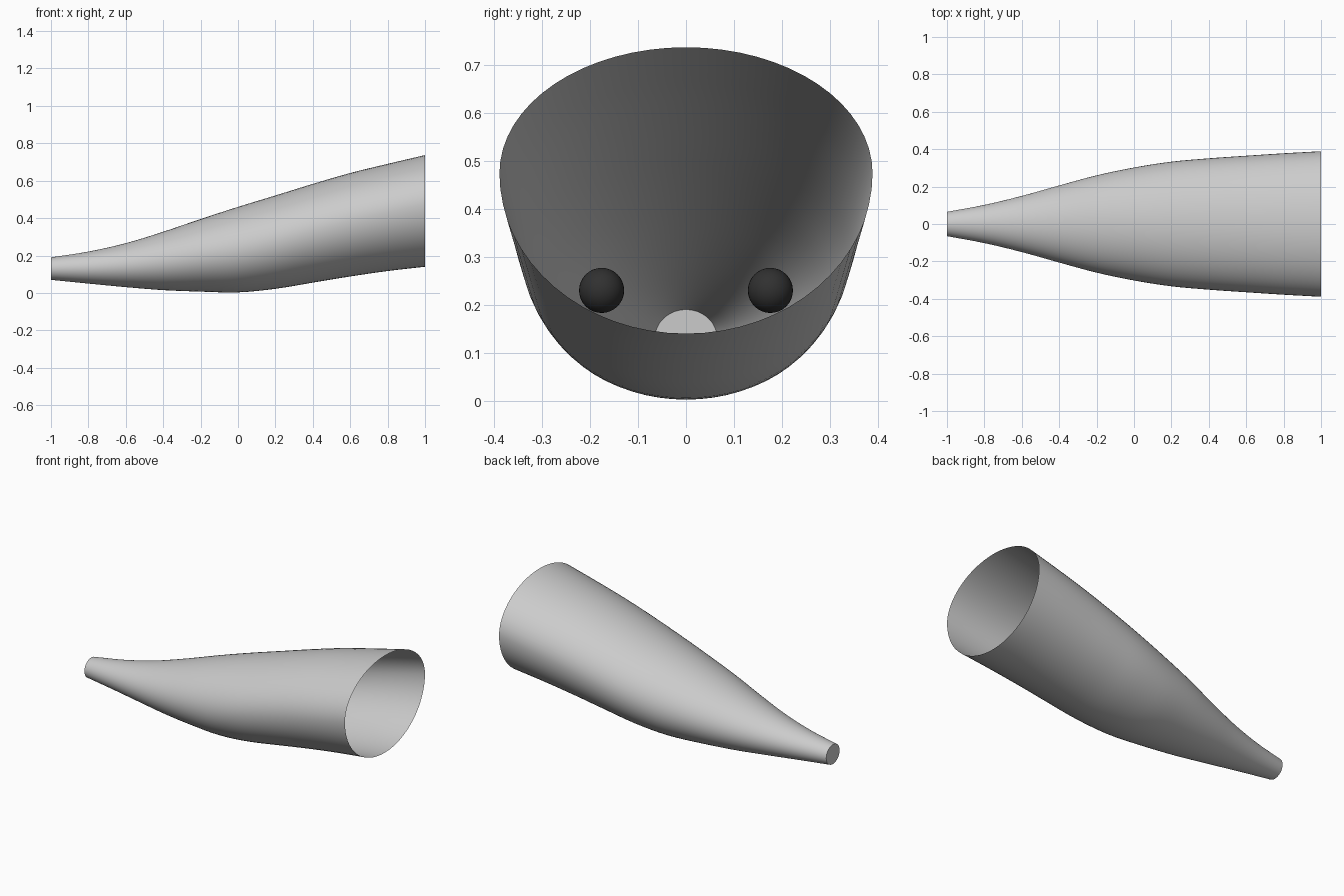
import bpy, bmesh, math

if "Cube" in bpy.data.objects:
    bpy.data.objects.remove(bpy.data.objects["Cube"])


def material(name, value):
    m = bpy.data.materials.new(name)
    m.diffuse_color = (value, value, value, 1)
    m.use_nodes = True
    m.node_tree.nodes["Principled BSDF"].inputs["Base Color"].default_value = m.diffuse_color
    return m


grey = material("light_grey", 0.6)
black = material("near_black", 0.03)

# Cross-sections along the horn: x, bottom, top, half width
SECTIONS = [
    (-1.0, .070, .190, .065), (-.8, .050, .221, .102), (-.6, .031, .266, .150),
    (-.4, .015, .327, .206), (-.2, .007, .395, .260), (0.0, .003, .460, .302),
    (.2, .022, .521, .333), (.4, .055, .583, .351), (.6, .088, .641, .365),
    (.8, .117, .690, .378), (1.0, .140, .737, .389),
]
SIDES, STEPS = 64, 4


def smooth_sections():
    """Catmull-Rom interpolation between the key sections."""
    n = len(SECTIONS)
    for i in range(n - 1):
        p1, p2 = SECTIONS[i], SECTIONS[i + 1]
        p0 = SECTIONS[i - 1] if i else [2 * a - b for a, b in zip(p1, p2)]
        p3 = SECTIONS[i + 2] if i + 2 < n else [2 * b - a for a, b in zip(p1, p2)]
        for s in range(STEPS):
            t = s / STEPS
            yield [b + .5 * t * (c - a + t * (2*a - 5*b + 4*c - d + t * (3*(b - c) + d - a)))
                   for a, b, c, d in zip(p0, p1, p2, p3)]
    yield SECTIONS[-1]


# Tapered shell: open at the wide end, capped at the tip
bm = bmesh.new()
rings = []
for x, low, high, half in smooth_sections():
    wide = low + (high - low) * (.5 + .06 * max(0, x))   # height of the widest point
    ring = []
    for k in range(SIDES):
        a = math.tau * k / SIDES
        reach = high - wide if math.sin(a) > 0 else wide - low
        ring.append(bm.verts.new((x, half * math.cos(a), wide + reach * math.sin(a))))
    rings.append(ring)
for r, q in zip(rings, rings[1:]):
    for k in range(SIDES):
        j = (k + 1) % SIDES
        bm.faces.new((r[k], r[j], q[j], q[k]))
bm.faces.new(rings[0][::-1])
bmesh.ops.recalc_face_normals(bm, faces=bm.faces)
mesh = bpy.data.meshes.new("snout_shell")
bm.to_mesh(mesh)
bm.free()
shell = bpy.data.objects.new("snout_shell", mesh)
bpy.context.collection.objects.link(shell)
mesh.materials.append(grey)
bpy.context.view_layer.objects.active = shell
shell.select_set(True)
bpy.ops.object.shade_smooth_by_angle(angle=math.radians(40))

# Pair of small balls inside the shell
for side, label in ((-1, "right"), (1, "left")):
    bpy.ops.mesh.primitive_uv_sphere_add(segments=32, ring_count=16, radius=.047,
                                         location=(-.1, side * .176, .23))
    eye = bpy.context.object
    eye.name = label + "_eye"
    eye.data.materials.append(black)
    bpy.ops.object.shade_smooth()
